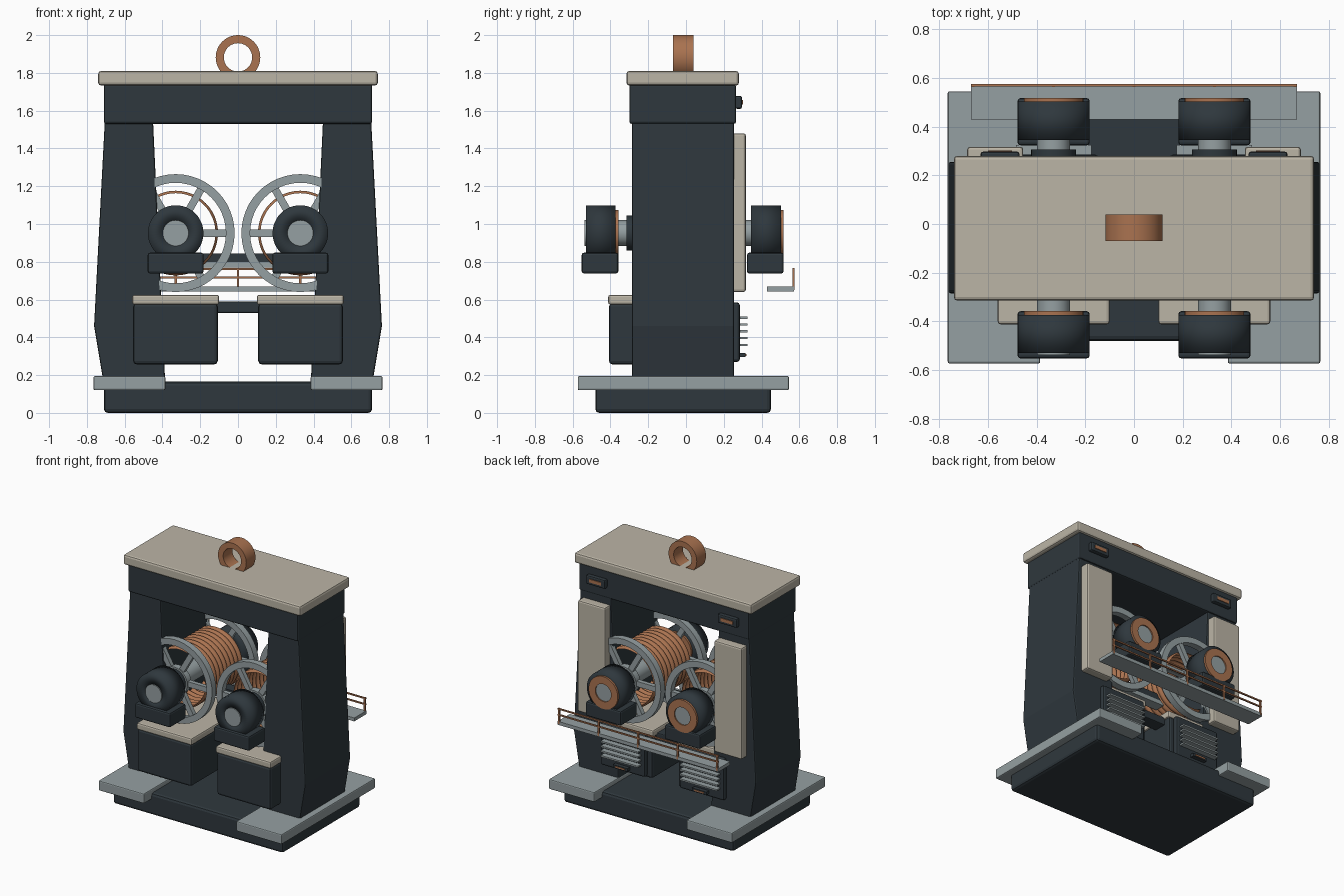
import bpy, bmesh, math
from mathutils import Matrix, Vector

if "Cube" in bpy.data.objects:
    bpy.data.objects.remove(bpy.data.objects["Cube"])


def material(name, rgb):
    m = bpy.data.materials.new(name)
    m.diffuse_color = (*rgb, 1)
    m.use_nodes = True
    m.node_tree.nodes["Principled BSDF"].inputs["Base Color"].default_value = m.diffuse_color
    return m


DARK = material("dark slate", (0.028, 0.039, 0.047))
CREAM = material("cream", (0.50, 0.46, 0.38))
GREY = material("light grey", (0.30, 0.35, 0.36))
COPPER = material("copper", (0.40, 0.17, 0.08))
ALONG_Y = Matrix.Rotation(-math.pi / 2, 4, 'X')


def finish(name, bm, mat, bevel=0.0, smooth=None):
    me = bpy.data.meshes.new(name)
    bm.normal_update()
    bm.to_mesh(me)
    bm.free()
    me.materials.append(mat)
    ob = bpy.data.objects.new(name, me)
    bpy.context.collection.objects.link(ob)
    if bevel:
        b = ob.modifiers.new("bevel", 'BEVEL')
        b.width, b.segments, b.limit_method = bevel, 2, 'ANGLE'
    if smooth == "all":
        me.polygons.foreach_set("use_smooth", [True] * len(me.polygons))
    elif smooth:
        bpy.ops.object.select_all(action='DESELECT')
        ob.select_set(True)
        bpy.context.view_layer.objects.active = ob
        bpy.ops.object.shade_smooth_by_angle(angle=math.radians(35))
    return ob


def add_box(bm, x0, x1, y0, y1, z0, z1):
    size = Matrix.Diagonal((abs(x1 - x0), y1 - y0, z1 - z0, 1))
    mid = Matrix.Translation(((x0 + x1) / 2, (y0 + y1) / 2, (z0 + z1) / 2))
    bmesh.ops.create_cube(bm, size=1, matrix=mid @ size)


def box(name, mat, dims, bevel=0.0):
    bm = bmesh.new()
    add_box(bm, *dims)
    return finish(name, bm, mat, bevel)


def lathe(bm, profile, cx, cz, closed, n=48):
    """Revolve (radius, y) points around an axis parallel to y."""
    rings = []
    for i in range(n):
        a = 2 * math.pi * i / n
        rings.append([bm.verts.new((cx + r * math.cos(a), y, cz + r * math.sin(a)))
                      for r, y in profile])
    count = len(profile) if closed else len(profile) - 1
    for i in range(n):
        p, q = rings[i], rings[(i + 1) % n]
        for j in range(count):
            k = (j + 1) % len(profile)
            bm.faces.new((p[j], p[k], q[k], q[j]))
    bmesh.ops.recalc_face_normals(bm, faces=bm.faces)


def ring(bm, cx, cz, r_in, r_out, y0, y1, n=48):
    lathe(bm, [(r_in, y0), (r_out, y0), (r_out, y1), (r_in, y1)], cx, cz, True, n)


def cylinder(name, mat, cx, cz, r, y0, y1, smooth=True):
    bm = bmesh.new()
    bmesh.ops.create_cone(bm, cap_ends=True, segments=40, radius1=r, radius2=r, depth=y1 - y0,
                          matrix=Matrix.Translation((cx, (y0 + y1) / 2, cz)) @ ALONG_Y)
    return finish(name, bm, mat, 0, smooth)


# Base, top beam, cap and lifting ring
box("base", DARK, (-0.71, 0.71, -0.48, 0.45, 0, 0.165), 0.02)
box("top_beam", DARK, (-0.71, 0.71, -0.30, 0.265, 1.53, 1.74), 0.012)
box("roof_cap", CREAM, (-0.74, 0.74, -0.315, 0.28, 1.733, 1.81), 0.015)
bm = bmesh.new()
ring(bm, 0, 1.882, 0.075, 0.118, -0.07, 0.04)
finish("lifting_ring", bm, COPPER, 0, True)
box("rear_cross_beam", DARK, (-0.42, 0.42, 0.10, 0.20, 0.53, 0.59), 0.008)
box("centre_bar", DARK, (-0.2, 0.2, 0.0, 0.08, 0.80, 0.845))
box("centre_bar_strip", GREY, (-0.2, 0.2, 0.0, 0.08, 0.77, 0.80))

AXIS_Z = 0.952
for side, s in (("left", -1), ("right", 1)):
    cx = 0.33 * s

    # Tapered side tower
    bm = bmesh.new()
    outline = [(0.385, 0.15), (0.71, 0.15), (0.762, 0.46), (0.705, 1.55), (0.45, 1.55)]
    face = bm.faces.new([bm.verts.new((s * x, -0.285, z)) for x, z in outline])
    out = bmesh.ops.extrude_face_region(bm, geom=[face])
    bmesh.ops.translate(bm, vec=Vector((0, 0.54, 0)),
                        verts=[v for v in out["geom"] if isinstance(v, bmesh.types.BMVert)])
    bmesh.ops.recalc_face_normals(bm, faces=bm.faces)
    finish(side + "_tower", bm, DARK, 0.01)

    # Side deck and rear cover panel
    box(side + "_deck", GREY, (s * 0.385, s * 0.765, -0.573, 0.545, 0.12, 0.195), 0.008)
    box(side + "_rear_panel", CREAM, (s * 0.455, s * 0.685, 0.24, 0.317, 0.64, 1.48), 0.012)

    # Machine cabinet with lid
    box(side + "_cabinet", DARK, (s * 0.107, s * 0.555, -0.408, 0.25, 0.257, 0.58), 0.018)
    box(side + "_cabinet_lid", CREAM, (s * 0.10, s * 0.56, -0.412, 0.25, 0.573, 0.625), 0.012)

    # Rear grille with louvres
    box(side + "_grille_frame", DARK, (s * 0.145, s * 0.515, 0.24, 0.285, 0.27, 0.585), 0.015)
    bm = bmesh.new()
    for i in range(5):
        z = 0.36 + i * 0.036
        add_box(bm, s * 0.175, s * 0.485, 0.28, 0.325, z - 0.006, z + 0.006)
    finish(side + "_louvres", bm, GREY)
    box(side + "_grille_latch", DARK, (cx - 0.06, cx + 0.06, 0.28, 0.315, 0.295, 0.318))
    box(side + "_latch_bar", COPPER, (cx - 0.04, cx + 0.04, 0.31, 0.319, 0.302, 0.312))

    # Rear lamp
    box(side + "_lamp_plate", DARK, (s * 0.47, s * 0.63, 0.26, 0.297, 1.61, 1.678), 0.01)
    box(side + "_lamp", COPPER, (s * 0.50, s * 0.60, 0.29, 0.302, 1.632, 1.656))

    # Winding drum: axle, ridged rope, hubs and spoked wheels
    cylinder(side + "_axle", GREY, cx, AXIS_Z, 0.068, -0.537, 0.508)
    coils, y_start, pitch = 10, -0.22, 0.044
    profile = []
    for i in range(coils):
        for t in range(5):
            profile.append((0.211 + 0.014 * math.sin(math.pi * t / 5),
                            y_start + (i + t / 5) * pitch))
    profile.append((0.211, y_start + coils * pitch))
    bm = bmesh.new()
    lathe(bm, profile, cx, AXIS_Z, False)
    finish(side + "_rope_coil", bm, COPPER, 0, True)
    for end, y0, y1 in (("front", -0.284, -0.235), ("rear", 0.225, 0.275)):
        bm = bmesh.new()
        ring(bm, cx, AXIS_Z, 0.266, 0.312, y0, y1)
        ring(bm, cx, AXIS_Z, 0.06, 0.105, y0, y1, 32)
        for i in range(6):
            start = len(bm.verts)
            add_box(bm, 0.09, 0.275, y0 + 0.008, y1 - 0.008, -0.02, 0.02)
            bm.verts.ensure_lookup_table()
            turn = Matrix.Translation((cx, 0, AXIS_Z)) @ Matrix.Rotation(i * math.pi / 3, 4, 'Y')
            bmesh.ops.transform(bm, matrix=turn, verts=bm.verts[start:])
        finish(f"{side}_{end}_wheel", bm, GREY, 0, True)
    cylinder(side + "_front_bearing", DARK, cx, AXIS_Z, 0.092, -0.315, -0.27)
    cylinder(side + "_rear_bearing", DARK, cx, AXIS_Z, 0.092, 0.26, 0.305)

    # Motors with copper end rings, on pedestals
    for end, y in (("front", -0.53), ("rear", 0.345)):
        bm = bmesh.new()
        ring(bm, cx, AXIS_Z, 0.066, 0.147, y, y + 0.157)
        finish(f"{side}_{end}_motor", bm, DARK, 0, "all")
        bm = bmesh.new()
        ring(bm, cx, AXIS_Z, 0.066, 0.122, y + 0.15, y + 0.172)
        finish(f"{side}_{end}_motor_ring", bm, COPPER, 0, True)
        box(f"{side}_{end}_pedestal", DARK,
            (cx - 0.148, cx + 0.148, y - 0.022, y + 0.172, 0.738, 0.848), 0.012)

# Rear walkway with railing
box("walkway", GREY, (-0.67, 0.67, 0.43, 0.573, 0.642, 0.668))
bm = bmesh.new()
for z in (0.717, 0.762):
    add_box(bm, -0.67, 0.67, 0.564, 0.574, z - 0.005, z + 0.005)
for i in range(5):
    x = -0.66 + i * 0.33
    add_box(bm, x - 0.006, x + 0.006, 0.563, 0.575, 0.65, 0.768)
finish("walkway_railing", bm, COPPER)
